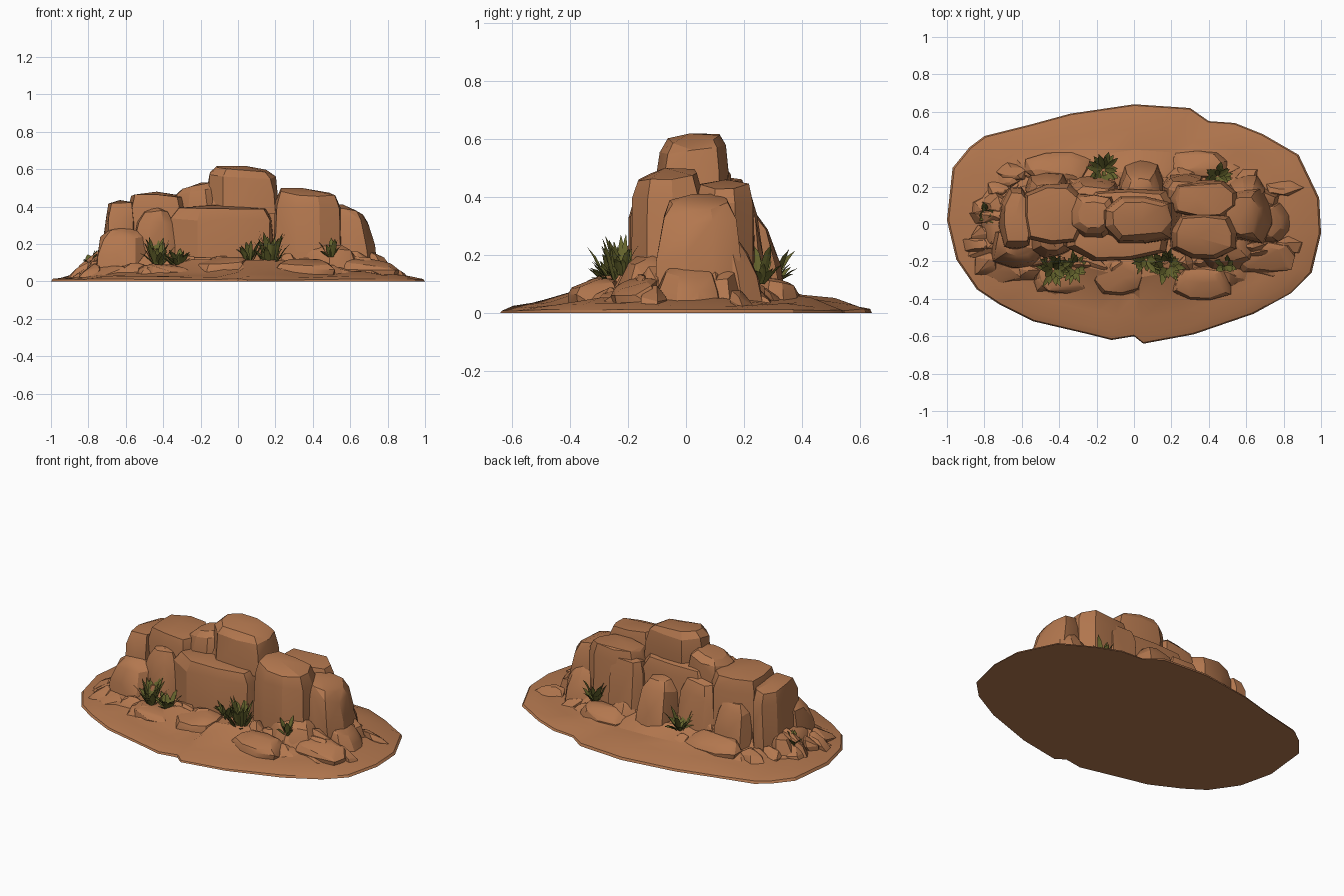
import bpy, bmesh, math, random
from mathutils import Vector

cube = bpy.data.objects.get("Cube")
if cube:
    bpy.data.objects.remove(cube)


def material(name, colour):
    m = bpy.data.materials.new(name)
    m.use_nodes = True
    m.diffuse_color = (*colour, 1)
    m.node_tree.nodes["Principled BSDF"].inputs["Base Color"].default_value = (*colour, 1)
    return m


SANDSTONE = material("sandstone", (0.45, 0.185, 0.077))
OLIVE = material("olive_leaf", (0.132, 0.13, 0.026))


def finish(name, bm, mat, smooth=True):
    mesh = bpy.data.meshes.new(name)
    bm.to_mesh(mesh)
    bm.free()
    mesh.materials.append(mat)
    ob = bpy.data.objects.new(name, mesh)
    bpy.context.collection.objects.link(ob)
    if smooth:
        bpy.ops.object.select_all(action='DESELECT')
        ob.select_set(True)
        bpy.context.view_layer.objects.active = ob
        bpy.ops.object.shade_smooth_by_angle(angle=math.radians(20))


def add_rock(bm, xs, ys, zs, rng, top=0.7, lean=(0, 0), tilt=(0, 0), sides=9, rough=0.1):
    """Convex boulder: squarish rings shrinking to a tilted, slightly peaked top."""
    cx, cy = sum(xs) / 2, sum(ys) / 2
    rx, ry = (xs[1] - xs[0]) / 2, (ys[1] - ys[0]) / 2
    height = zs[1] - zs[0]
    turn = rng.random()
    verts = []
    for t, s in ((0, 1), (0.5, 1), (0.83, (1.1 + top) / 2), (0.97, top)):
        for i in range(sides):
            a = math.tau * (i + turn) / sides
            c, d = math.cos(a), math.sin(a)
            k = s * (c ** 4 + d ** 4) ** -0.25 * rng.uniform(1 - rough, 1 + rough / 3)
            z = t - (rng.uniform(0, rough) * 0.7 if t else 0)
            z += t * t * (c * tilt[0] + d * tilt[1])
            verts.append(bm.verts.new((cx + c * k * rx + lean[0] * t, cy + d * k * ry + lean[1] * t,
                                       zs[0] + height * min(z, 1))))
    verts.append(bm.verts.new((cx + lean[0] + rx * rng.uniform(-.2, .2),
                               cy + lean[1] + ry * rng.uniform(-.2, .2), zs[1])))
    hull = bmesh.ops.convex_hull(bm, input=verts)
    loose = {v for v in hull["geom_interior"] if isinstance(v, bmesh.types.BMVert)}
    bmesh.ops.delete(bm, geom=list(loose), context='VERTS')
    faces = [f for f in hull["geom"] if isinstance(f, bmesh.types.BMFace) and f.is_valid]
    bmesh.ops.recalc_face_normals(bm, faces=faces)
    bmesh.ops.dissolve_limit(bm, angle_limit=math.radians(7), use_dissolve_boundaries=False,
                             verts=list({v for f in faces for v in f.verts}),
                             edges=list({e for f in faces for e in f.edges}))


def rock(name, xs, ys, zs, seed, **shape):
    bm = bmesh.new()
    add_rock(bm, xs, ys, zs, random.Random(seed), **shape)
    finish(name, bm, SANDSTONE)


# Ground mound with a ragged rim
outline = [(1, -.05), (.99, .14), (.88, .37), (.69, .48), (.54, .54), (.4, .55), (.3, .62),
           (.0, .64), (-.34, .59), (-.56, .53), (-.8, .47), (-.88, .41), (-.97, .3), (-1, .02),
           (-.95, -.19), (-.84, -.35), (-.72, -.43), (-.54, -.52), (-.24, -.59), (-.12, -.62),
           (0, -.6), (.05, -.64), (.32, -.59), (.64, -.48), (.84, -.37), (.95, -.26)]
rng = random.Random(4)
bm = bmesh.new()
rings = []
for s, z, wob in ((1, 0, 0), (.99, .012, .004), (.93, .026, .008), (.8, .042, .012),
                  (.62, .064, .012), (.45, .11, .01)):
    rings.append([bm.verts.new((x * s, y * s, z + rng.uniform(-wob, wob))) for x, y in outline])
for low, high in zip(rings, rings[1:]):
    for i in range(len(low)):
        j = (i + 1) % len(low)
        bm.faces.new((low[i], low[j], high[j], high[i]))
bm.faces.new(rings[-1])
bm.faces.new(rings[0][::-1])
finish("ground_mound", bm, SANDSTONE)

# Main ridge boulders
rock("centre_front_boulder", (-.37, .19), (-.2, .08), (0, .41), 1, top=.86, rough=.06)
rock("centre_cap_boulder", (-.16, .225), (-.11, .145), (.36, .618), 2, top=.72, rough=.07,
     lean=(-.01, .01), tilt=(-.06, .05))
rock("centre_core_boulder", (-.3, .25), (-.08, .2), (0, .47), 3, top=.8)
rock("cap_side_boulder", (-.35, -.08), (-.07, .17), (.3, .53), 4, top=.6, tilt=(.12, 0))
rock("left_crown_boulder", (-.6, -.25), (-.11, .22), (0, .48), 5, top=.86, rough=.05)
rock("left_end_boulder", (-.73, -.55), (-.14, .2), (0, .435), 6, top=.8, lean=(.015, 0))
rock("left_front_block", (-.56, -.32), (-.18, .0), (0, .4), 7, top=.55)
rock("right_front_boulder", (.19, .56), (-.19, .06), (0, .5), 8, top=.82, rough=.05,
     tilt=(-.03, .03))
rock("right_back_boulder", (.19, .56), (.03, .24), (0, .46), 9, top=.84, rough=.06)
rock("right_end_boulder", (.5, .76), (-.11, .18), (0, .41), 10, top=.68, lean=(-.05, .01),
     tilt=(-.07, 0))
rock("right_toe_boulder", (.62, .85), (-.1, .12), (0, .18), 11, top=.45, lean=(-.05, 0),
     tilt=(-.15, 0))

# Buttress boulders against the ridge
rock("front_left_boulder", (-.78, -.48), (-.24, -.02), (0, .29), 12, top=.55, lean=(.02, .02))
rock("back_centre_column", (-.09, .16), (.1, .35), (0, .36), 13, top=.55, lean=(0, -.05))
rock("back_right_column", (.15, .38), (.12, .28), (0, .41), 14, top=.75, lean=(0, -.03))
rock("back_left_column", (-.36, -.08), (.1, .27), (0, .39), 15, top=.7, lean=(0, -.04))
rock("back_far_left_column", (-.58, -.34), (.1, .29), (0, .34), 16, top=.6, lean=(0, -.04))
rock("back_far_right_column", (.5, .7), (.04, .27), (0, .27), 17, top=.55, lean=(0, -.04))
rock("front_right_wedge", (.34, .66), (-.26, -.06), (0, .21), 18, top=.45, lean=(-.02, .04))

# Low slabs at the foot
rock("front_slab", (-.22, .06), (-.38, -.16), (.02, .13), 20, top=.7, tilt=(.15, .2))
rock("front_right_slab", (.2, .52), (-.41, -.22), (.02, .12), 21, top=.55, tilt=(0, .2))
rock("front_left_slab", (-.52, -.24), (-.37, -.18), (.02, .09), 22, top=.7, tilt=(-.2, 0))
rock("right_slab", (.52, .86), (-.26, -.08), (.02, .12), 23, top=.55, tilt=(-.2, .2))
rock("left_slab", (-.82, -.66), (-.14, .14), (.02, .15), 24, top=.5, lean=(.03, 0))
rock("back_right_slab", (.2, .5), (.24, .39), (.02, .12), 25, top=.55, tilt=(.1, -.2))
rock("back_left_slab", (-.58, -.22), (.22, .38), (.02, .13), 26, top=.55, tilt=(-.1, -.2))


def rubble(name, count, ring, tall, sizes, seed):
    """Angular shards strewn along an oval and leaning towards the ridge."""
    rng = random.Random(seed)
    bm = bmesh.new()
    for i in range(count):
        a = math.tau * (i + rng.random()) / count
        c, d = math.cos(a), math.sin(a)
        r = rng.uniform(.9, 1.06)
        x = ring[0] * r * math.copysign(abs(c) ** .7, c)
        y = ring[1] * r * math.copysign(abs(d) ** .7, d)
        w, dp = rng.uniform(*sizes), rng.uniform(*sizes) * .65
        add_rock(bm, (x - w, x + w), (y - dp, y + dp), (.02, tall * rng.uniform(.7, 1.1)), rng,
                 top=rng.uniform(.3, .7), lean=(-.04 * c, -.04 * d), sides=5, rough=.3,
                 tilt=(rng.uniform(-.3, .3) - .3 * c, rng.uniform(-.3, .3) - .3 * d))
    finish(name, bm, SANDSTONE)


rubble("inner_rubble", 38, (.74, .27), .16, (.05, .11), 31)
rubble("outer_rubble", 48, (.82, .35), .095, (.05, .1), 32)


def plant(name, x, y, z, spread, height, count, seed):
    """Clump of broad folded pointed leaves fanning outwards at mixed angles."""
    rng = random.Random(seed)
    bm = bmesh.new()
    for i in range(count):
        a = math.tau * (i + rng.random()) / count
        out, side = Vector((math.cos(a), math.sin(a), 0)), Vector((-math.sin(a), math.cos(a), 0))
        side = (side + Vector((0, 0, rng.uniform(-.5, .5)))).normalized()
        reach = spread * rng.uniform(.4, 1)
        rise = height * rng.uniform(.25, 1)
        start = Vector((x, y, z)) + out * spread * rng.uniform(0, .35)
        width = rng.uniform(.012, .02)
        rows = []
        for t, w in ((0, .4), (.45, 1), (.75, .75)):
            mid = start + out * reach * t + Vector((0, 0, rise * t))
            lift = Vector((0, 0, width * w * .3))
            rows.append([bm.verts.new(p) for p in
                         (mid - side * width * w + lift, mid, mid + side * width * w + lift)])
        tip = bm.verts.new(start + out * reach * 1.1 + Vector((0, 0, rise)))
        for low, high in zip(rows, rows[1:]):
            for k in (0, 1):
                bm.faces.new((low[k + 1], low[k], high[k], high[k + 1]))
        for k in (0, 1):
            bm.faces.new((rows[-1][k + 1], rows[-1][k], tip))
    # Leaves face the sky
    for f in bm.faces:
        f.normal_update()
        if f.normal.z < 0:
            f.normal_flip()
    finish(name, bm, OLIVE, smooth=False)


# Plants tucked between the rocks
plant("front_left_plant_a", -.43, -.24, .08, .085, .16, 28, 41)
plant("front_left_plant_b", -.32, -.235, .08, .08, .1, 26, 42)
plant("front_centre_plant_a", .06, -.19, .11, .085, .12, 16, 43)
plant("front_centre_plant_b", .17, -.22, .08, .085, .2, 32, 44)
plant("front_right_plant", .5, -.22, .13, .06, .11, 12, 45)
plant("left_plant", -.79, .05, .08, .05, .1, 10, 46)
plant("back_left_plant", -.16, .29, .1, .08, .13, 22, 47)
plant("back_right_plant", .45, .255, .1, .065, .15, 20, 48)
